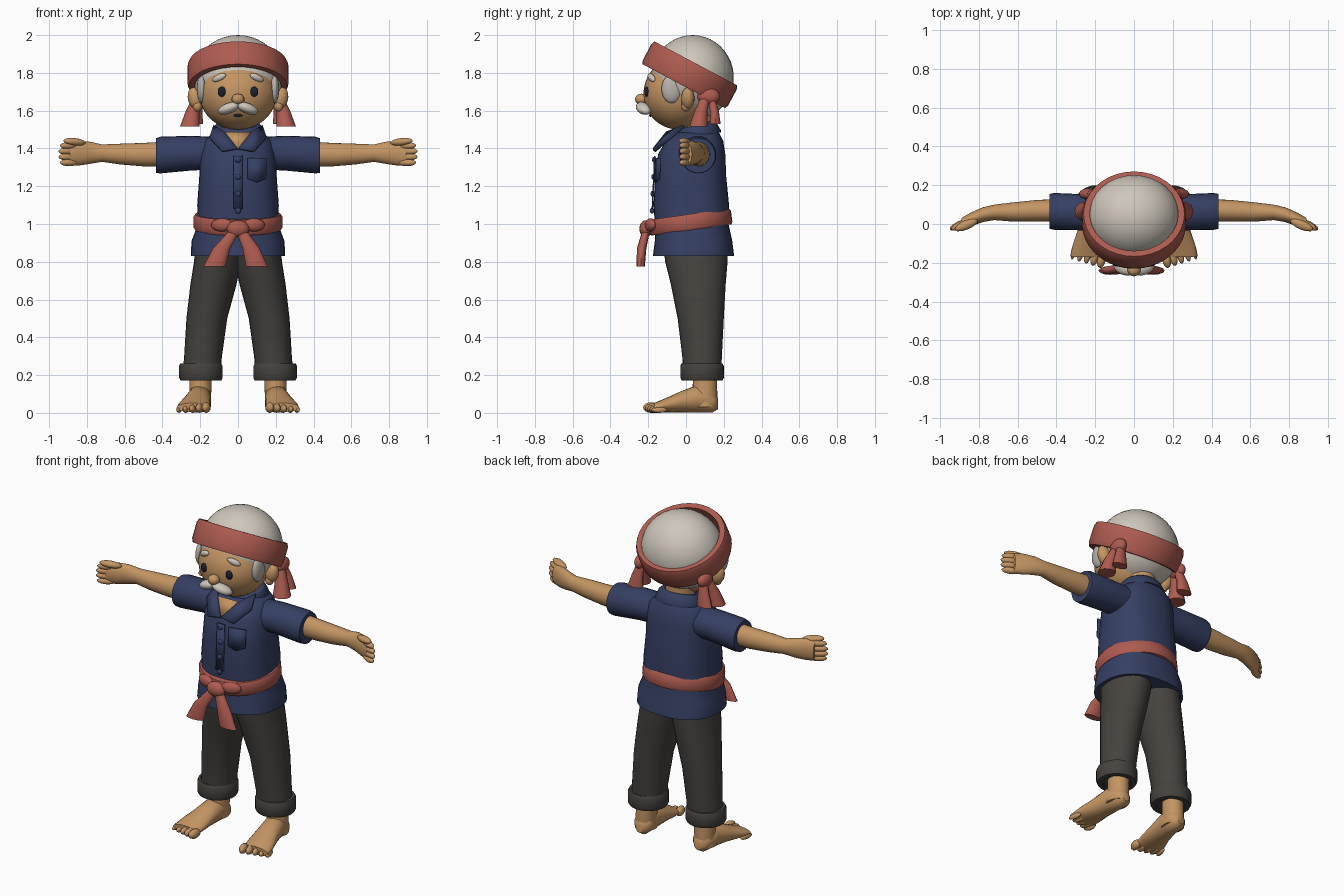
import bpy, bmesh, math
from mathutils import Vector, Matrix

cube = bpy.data.objects.get("Cube")
if cube:
    bpy.data.objects.remove(cube, do_unlink=True)


def material(name, rgb):
    m = bpy.data.materials.new(name)
    m.use_nodes = True
    m.diffuse_color = (*rgb, 1)
    m.node_tree.nodes["Principled BSDF"].inputs["Base Color"].default_value = (*rgb, 1)
    return m


SKIN = material("skin", (.55, .30, .125))
NAVY = material("navy cloth", (.036, .05, .125))
RED = material("red cloth", (.42, .105, .08))
CHARCOAL = material("charcoal cloth", (.06, .054, .048))
WHITE = material("white hair", (.62, .57, .50))
GREY = material("grey hair", (.48, .45, .41))
DARK = material("dark eye", (.012, .014, .03))


def finish(name, bm, mat):
    bmesh.ops.recalc_face_normals(bm, faces=bm.faces)
    mesh = bpy.data.meshes.new(name)
    bm.to_mesh(mesh)
    bm.free()
    mesh.materials.append(mat)
    ob = bpy.data.objects.new(name, mesh)
    bpy.context.collection.objects.link(ob)
    bpy.ops.object.select_all(action="DESELECT")
    ob.select_set(True)
    bpy.context.view_layer.objects.active = ob
    bpy.ops.object.shade_smooth_by_angle(angle=math.radians(50))
    return ob


def loft(name, mat, axis, sections, side=1, sides=24, power=2.0):
    """Join oval sections (x, y, z, half width, half height) along an axis."""
    bm = bmesh.new()
    rings = []
    for x, y, z, a, b in sections:
        ring = []
        for i in range(sides):
            t = math.tau * i / sides
            c, s = math.cos(t), math.sin(t)
            u = a * math.copysign(abs(c) ** (2 / power), c)
            v = b * math.copysign(abs(s) ** (2 / power), s)
            off = {"x": (0, u, v), "y": (u, 0, v), "z": (u, v, 0)}[axis]
            p = Vector((x, y, z)) + Vector(off)
            p.x *= side
            ring.append(bm.verts.new(p))
        rings.append(ring)
    for low, high in zip(rings, rings[1:]):
        for i in range(sides):
            j = (i + 1) % sides
            bm.faces.new((low[i], low[j], high[j], high[i]))
    bm.faces.new(rings[0])
    bm.faces.new(rings[-1])
    return finish(name, bm, mat)


def ball(name, mat, loc, size, rot=(0, 0, 0), seg=16):
    bm = bmesh.new()
    bmesh.ops.create_uvsphere(bm, u_segments=seg, v_segments=seg * 2 // 3, radius=1)
    ob = finish(name, bm, mat)
    for v in ob.data.vertices:
        v.co = Vector(v.co) * Vector(size)
    ob.location, ob.rotation_euler = loc, rot
    return ob


def band(name, mat, loc, rx, ry, half, thick, tilt=0, flare=0):
    """Closed cloth ring with a softly rounded profile."""
    profile = [(-thick, -half), (-.2 * thick, -half), (0, -.7 * half),
               (0, .7 * half), (-.2 * thick, half), (-thick, half)]
    bm = bmesh.new()
    n = 36
    rows = []
    for i in range(n):
        t = math.tau * i / n
        rows.append([bm.verts.new(((rx + d + flare * h) * math.cos(t),
                                   (ry + d + flare * h) * math.sin(t), h))
                     for d, h in profile])
    for i in range(n):
        a, b = rows[i], rows[(i + 1) % n]
        for k in range(len(profile)):
            m = (k + 1) % len(profile)
            bm.faces.new((a[k], b[k], b[m], a[m]))
    bmesh.ops.transform(bm, verts=bm.verts,
                        matrix=Matrix.Translation(loc) @ Matrix.Rotation(tilt, 4, "X"))
    return finish(name, bm, mat)


def plate(name, mat, points, side=1, thick=.008):
    bm = bmesh.new()
    bm.faces.new([bm.verts.new((x * side, y, z)) for x, y, z in points])
    ob = finish(name, bm, mat)
    mod = ob.modifiers.new("thickness", "SOLIDIFY")
    mod.thickness, mod.offset = thick, 0
    return ob


# Head
FACE_C, FACE_R = Vector((0, -.04, 1.69)), Vector((.205, .185, .19))


def face_y(x, z):
    k = 1 - (x / FACE_R.x) ** 2 - ((z - FACE_C.z) / FACE_R.z) ** 2
    return FACE_C.y - FACE_R.y * math.sqrt(max(k, 0))


ball("face", SKIN, FACE_C, FACE_R, seg=32)
ball("hair_dome", WHITE, (0, .035, 1.775), (.238, .218, .225), seg=32)
ball("nose", SKIN, (0, -.235, 1.66), (.034, .035, .03))
ball("mouth", DARK, (0, face_y(0, 1.575), 1.575), (.025, .008, .008))
loft("neck", SKIN, "z", [(0, .06, 1.42, .085, .08), (0, .06, 1.6, .08, .08)])

for s, label in ((1, "left"), (-1, "right")):
    ball(label + "_eye", DARK, (s * .085, face_y(.085, 1.7), 1.7), (.022, .012, .027))
    ball(label + "_eyebrow", WHITE, (s * .1, face_y(.1, 1.775) - .004, 1.775),
         (.042, .016, .018), (0, s * .4, s * .4))
    ball(label + "_moustache", WHITE, (s * .05, -.225, 1.612),
         (.062, .038, .028), (0, s * .35, s * .35))
    ball(label + "_ear", SKIN, (s * .225, .01, 1.665), (.04, .035, .06), (0, s * .25, 0))
    ball(label + "_earlobe", SKIN, (s * .215, -.0, 1.625), (.025, .025, .03))
    ball(label + "_sideburn", GREY, (s * .193, -.075, 1.715), (.025, .055, .075))

# Headband with hanging ends
band("headband", RED, (0, .02, 1.79), .268, .256, .068, .04, math.radians(-28))
for s, label in ((1, "left"), (-1, "right")):
    ball(label + "_headband_knot", RED, (s * .215, .12, 1.675), (.035, .06, .045))
    loft(label + "_front_headband_end", RED, "z",
         [(.255, .065, 1.515, .052, .05), (.24, .08, 1.6, .036, .035),
          (.21, .11, 1.69, .022, .025)], s, 10)
    loft(label + "_back_headband_end", RED, "z",
         [(.235, .155, 1.53, .05, .03), (.225, .15, 1.6, .036, .025),
          (.205, .13, 1.69, .022, .02)], s, 10)

# Shirt
loft("shirt_body", NAVY, "z",
     [(0, .04, .83, .25, .215), (0, .04, .91, .246, .205), (0, .03, 1.0, .212, .195),
      (0, .028, 1.1, .216, .2), (0, .025, 1.25, .205, .188), (0, .03, 1.37, .2, .178),
      (0, .045, 1.44, .18, .152), (0, .065, 1.485, .13, .11)], sides=32, power=2.4)
band("collar_stand", NAVY, (0, .06, 1.49), .135, .115, .035, .03, .25, -.3)
plate("neck_opening", SKIN, [(0, -.158, 1.395), (.085, -.09, 1.485), (-.085, -.09, 1.485)])
plate("placket", NAVY, [(-.025, -.165, 1.36), (.025, -.165, 1.36),
                        (.025, -.178, 1.08), (-.025, -.178, 1.08)])
plate("chest_pocket", NAVY, [(.05, -.16, 1.35), (.15, -.136, 1.35), (.15, -.142, 1.24),
                             (.1, -.163, 1.22), (.05, -.168, 1.24)])
for i in range(4):
    z = 1.34 - i * .09
    ball(f"button_{i + 1}", NAVY, (0, -.168 - i * .004, z), (.016, .012, .016), seg=10)

for s, label in ((1, "left"), (-1, "right")):
    plate(label + "_collar_flap", NAVY,
          [(.003, -.168, 1.4), (.085, -.168, 1.385), (.15, -.085, 1.455),
           (.128, -.01, 1.52), (.07, -.1, 1.485)], s, .015)
    loft(label + "_sleeve", NAVY, "x",
         [(.1, .055, 1.375, .1, .085), (.25, .06, 1.375, .093, .092),
          (.41, .065, 1.365, .095, .097), (.435, .065, 1.362, .09, .092)], s)
    # Arm and hand
    loft(label + "_arm", SKIN, "x",
         [(.4, .07, 1.37, .058, .065), (.5, .068, 1.367, .056, .062),
          (.62, .062, 1.37, .05, .055), (.72, .06, 1.375, .04, .046),
          (.78, .048, 1.377, .038, .058), (.84, .025, 1.375, .035, .065),
          (.89, .005, 1.37, .026, .06)], s)
    for i in range(4):
        ball(f"{label}_finger_{i + 1}", SKIN,
             (s * (.905 - .008 * abs(i - 1.5)), -.005, 1.325 + i * .03),
             (.055, .02, .019), (0, 0, -s * .45), 12)
    ball(label + "_thumb", SKIN, (s * .865, -.005, 1.435), (.065, .024, .02),
         (0, -s * .1, -s * .4), 12)

    # Trouser leg and rolled cuff
    loft(label + "_trouser_leg", CHARCOAL, "z",
         [(.195, .085, .18, .1, .1), (.185, .085, .3, .1, .105),
          (.165, .078, .5, .108, .122), (.13, .065, .68, .122, .145),
          (.108, .055, .8, .125, .165), (.1, .05, .88, .125, .17)], s)
    band(label + "_trouser_cuff", CHARCOAL, (s * .197, .085, .217), .115, .115, .045, .035)

    # Bare foot
    loft(label + "_ankle", SKIN, "z",
         [(.203, .095, .03, .06, .07), (.2, .1, .1, .058, .066), (.197, .1, .22, .06, .062)], s)
    loft(label + "_foot", SKIN, "y",
         [(.2, .17, .05, .025, .03), (.2, .14, .06, .055, .058), (.205, .06, .075, .063, .073),
          (.218, -.03, .058, .072, .055), (.232, -.11, .04, .085, .037),
          (.24, -.17, .028, .085, .024)], s)
    for i in range(5):
        r = .028 - .003 * i
        ball(f"{label}_toe_{i + 1}", SKIN, (s * (.168 + i * .036), -.185 + .011 * i, r),
             (r * .8, .043, r), (0, 0, s * .2), 12)

# Waist sash, knot and ends
band("waist_sash", RED, (0, .022, 1.01), .235, .222, .042, .04, math.radians(8))
ball("sash_knot", RED, (0, -.212, .975), (.06, .035, .045))
for s, label, reach in ((1, "left", .1), (-1, "right", .125)):
    loft(label + "_sash_end", RED, "z",
         [(reach, -.24, .775, .058, .022), (reach * .7, -.235, .87, .046, .025),
          (.015, -.21, .97, .028, .02)], s, 12)
    ball(label + "_sash_fold", RED, (s * .085, -.188, .995), (.06, .025, .035), (0, 0, s * .3))
